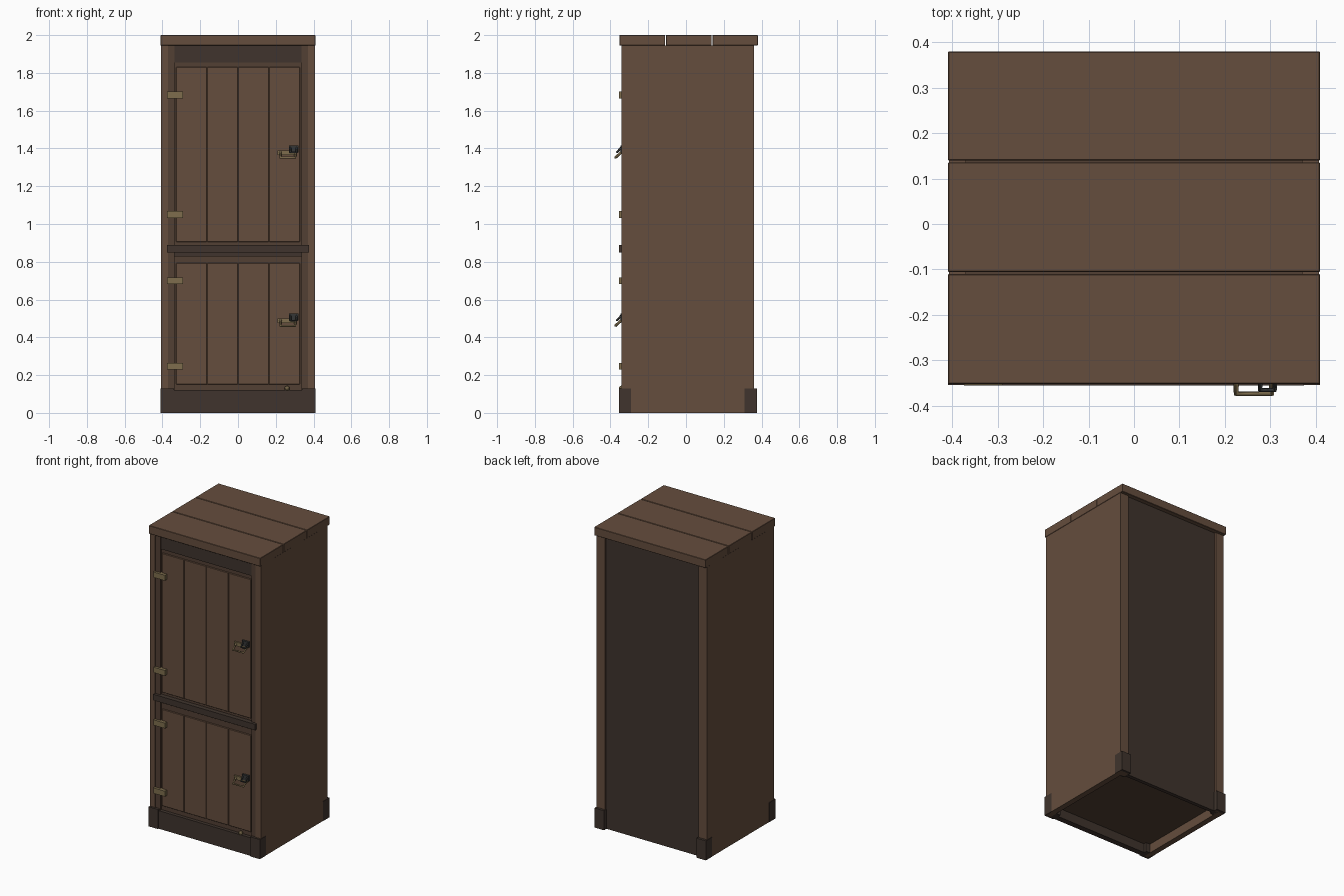
import bpy, bmesh
from mathutils import Vector

if "Cube" in bpy.data.objects:
    bpy.data.objects.remove(bpy.data.objects["Cube"])


def material(name, rgb):
    m = bpy.data.materials.new(name)
    m.diffuse_color = (*rgb, 1)
    m.use_nodes = True
    m.node_tree.nodes["Principled BSDF"].inputs["Base Color"].default_value = m.diffuse_color
    return m


WOOD = material("wood", (0.13, 0.075, 0.047))
MID = material("mid_wood", (0.085, 0.05, 0.033))
DARK = material("dark_wood", (0.05, 0.034, 0.026))
BRASS = material("brass", (0.21, 0.155, 0.075))
IRON = material("iron", (0.035, 0.037, 0.037))


def finish(name, bm, mat):
    mesh = bpy.data.meshes.new(name)
    bm.to_mesh(mesh)
    bm.free()
    mesh.materials.append(mat)
    ob = bpy.data.objects.new(name, mesh)
    bpy.context.collection.objects.link(ob)
    return ob


def box(name, x, y, z, mat, bevel=0.0):
    bm = bmesh.new()
    bmesh.ops.create_cube(bm, size=1)
    for v in bm.verts:
        v.co = Vector([(r[0] + r[1]) / 2 + c * (r[1] - r[0]) for r, c in zip((x, y, z), v.co)])
    if bevel:
        bmesh.ops.bevel(bm, geom=bm.edges[:], offset=bevel, segments=1, affect='EDGES')
    return finish(name, bm, mat)


def bar(name, points, radius, mat):
    # four-sided rod through the given points
    cu = bpy.data.curves.new(name, 'CURVE')
    cu.dimensions = '3D'
    cu.bevel_depth = radius
    cu.bevel_resolution = 0
    cu.use_fill_caps = True
    sp = cu.splines.new('POLY')
    sp.points.add(len(points) - 1)
    for p, co in zip(sp.points, points):
        p.co = (*co, 1)
    ob = bpy.data.objects.new(name, cu)
    bpy.context.collection.objects.link(ob)
    cu.materials.append(mat)


# top planks
for i, (a, b) in enumerate([(-0.352, -0.11), (-0.106, 0.136), (0.14, 0.38)]):
    box(f"top_plank_{i}", (-0.41, 0.41), (a, b), (1.945, 2.0), WOOD, 0.002)

# sides, posts, feet and front frame strips
for s, side in ((-1, "left"), (1, "right")):
    def span(a, b):
        return tuple(sorted((s * a, s * b)))
    box(f"{side}_side", span(0.37, 0.408), (-0.342, 0.355), (0, 1.945), WOOD)
    box(f"{side}_back_post", span(0.345, 0.407), (0.32, 0.36), (0, 1.945), WOOD)
    box(f"{side}_front_strip", span(0.335, 0.371), (-0.338, -0.29), (0.1, 1.945), MID)
    box(f"{side}_front_foot", span(0.34, 0.41), (-0.355, -0.29), (0, 0.13), DARK)
    box(f"{side}_back_foot", span(0.34, 0.41), (0.31, 0.376), (0, 0.13), DARK)

# back, floor and rails
box("back_panel", (-0.36, 0.36), (0.325, 0.35), (0, 1.945), DARK)
box("floor", (-0.372, 0.372), (-0.31, 0.33), (0.06, 0.09), MID)
box("kick_board", (-0.345, 0.345), (-0.348, -0.31), (0, 0.12), DARK)
box("top_rail", (-0.34, 0.34), (-0.332, -0.30), (1.855, 1.945), DARK)
box("middle_rail", (-0.375, 0.375), (-0.356, -0.30), (0.848, 0.888), DARK)

# doors with planks, hinges, bail handles and latches
doors = [("lower", 0.12, 0.83, 0.15, 0.793, (0.247, 0.70), 0.475),
         ("upper", 0.888, 1.855, 0.905, 1.83, (1.05, 1.683), 1.365)]
for door, z0, z1, p0, p1, hinges, h in doors:
    box(f"{door}_door_back", (-0.335, 0.335), (-0.325, -0.30), (z0, z1), MID)
    for i in range(4):
        x = -0.328 + i * 0.164
        box(f"{door}_door_plank_{i}", (x + 0.001, x + 0.163), (-0.333, -0.315), (p0, p1), WOOD, 0.002)
    for i, z in enumerate(hinges):
        box(f"{door}_hinge_{i}", (-0.375, -0.29), (-0.355, -0.325), (z - 0.018, z + 0.018), BRASS)
    box(f"{door}_handle_plate", (0.21, 0.305), (-0.342, -0.328), (h, h + 0.025), BRASS)
    bar(f"{door}_bail_handle", [(0.225, -0.338, h + 0.018), (0.225, -0.374, h - 0.014),
                                (0.303, -0.374, h - 0.014), (0.303, -0.338, h + 0.018)], 0.007, BRASS)
    box(f"{door}_latch_plate", (0.27, 0.32), (-0.346, -0.328), (h + 0.014, h + 0.05), IRON)
    bar(f"{door}_latch", [(0.278, -0.342, h + 0.04), (0.278, -0.366, h + 0.014),
                          (0.31, -0.366, h + 0.014), (0.31, -0.342, h + 0.04)], 0.006, IRON)

# small peg under the lower door
bm = bmesh.new()
bmesh.ops.create_icosphere(bm, subdivisions=2, radius=0.014)
finish("peg", bm, BRASS).location = (0.26, -0.342, 0.13)
